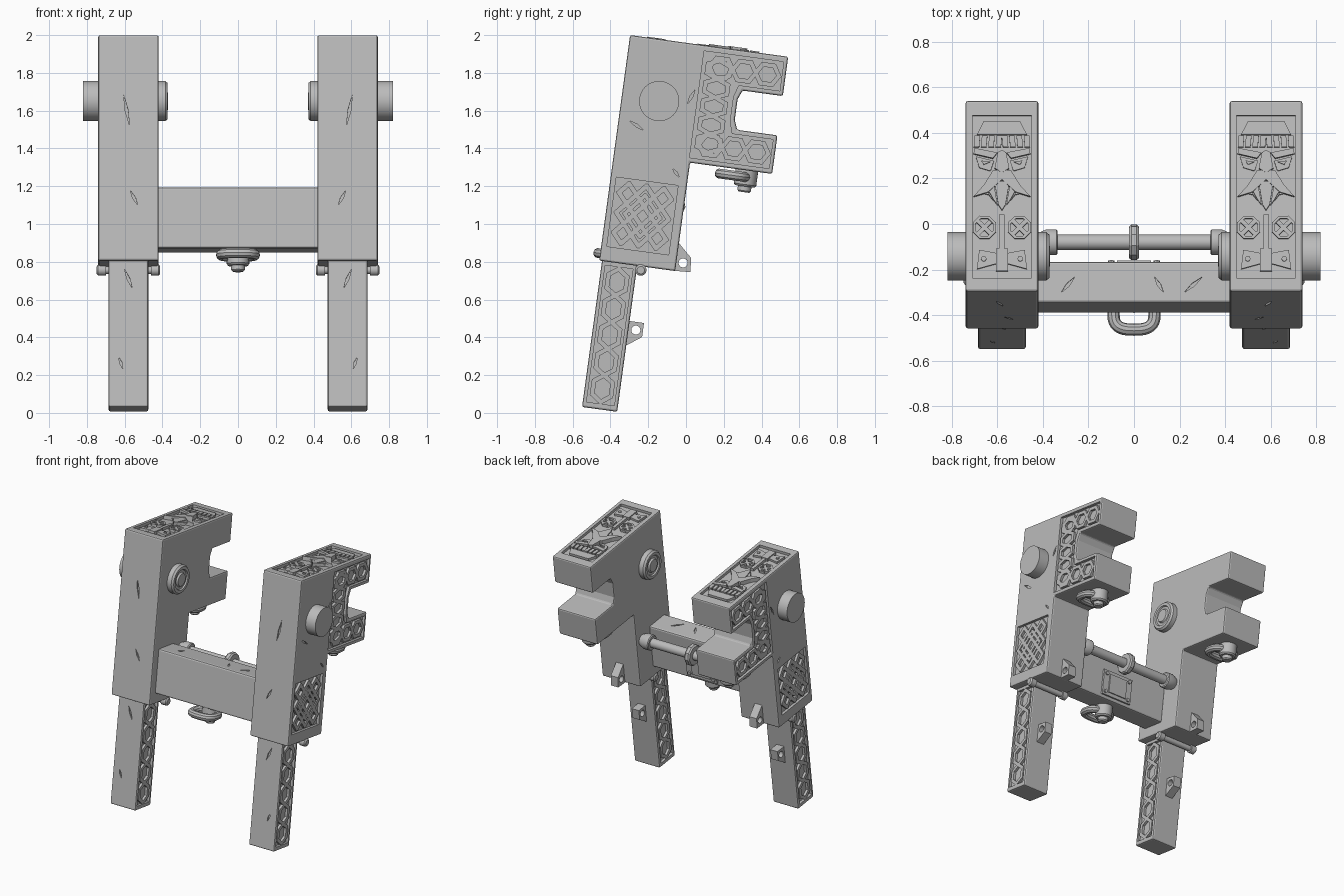
import bpy, bmesh, math
from mathutils import Matrix, Vector

cube = bpy.data.objects.get("Cube")
if cube:
    bpy.data.objects.remove(cube, do_unlink=True)

# Leaning frame: x across, u backward along the top face, v down the column
FRAME = Matrix.Translation((0, -0.296, 2.0)) @ Matrix.Rotation(math.radians(-7.8), 4, 'X')
MID = 0.58     # centre of one column
CARVE = 0.02   # depth of the carved panels

stone = bpy.data.materials.new("grey stone")
stone.use_nodes = True
stone.diffuse_color = (0.5, 0.5, 0.5, 1)
stone.node_tree.nodes["Principled BSDF"].inputs["Base Color"].default_value = (0.5, 0.5, 0.5, 1)


# Placement rules: (a, b, height) to frame coordinates
def side(u, v, h): return Vector((h, u, -v))
def inner(u, v, h): return Vector((2 * MID - h, u, -v))
def top(x, u, h): return Vector((MID + x, u, h))
def front(x, v, h): return Vector((MID + x, -h, -v))


def prism(bm, pts, place, lo, hi):
    low = [bm.verts.new(place(a, b, lo)) for a, b in pts]
    high = [bm.verts.new(place(a, b, hi)) for a, b in pts]
    bm.faces.new(low)
    bm.faces.new(high)
    for i in range(len(pts)):
        j = (i + 1) % len(pts)
        bm.faces.new((low[i], low[j], high[j], high[i]))


def rect(a0, a1, b0, b1):
    return [(a0, b0), (a1, b0), (a1, b1), (a0, b1)]


def circle(a, b, r, n=16, turn=0.0):
    return [(a + r * math.cos(turn + math.tau * i / n),
             b + r * math.sin(turn + math.tau * i / n)) for i in range(n)]


def strap(bm, path, width, place, lo, hi):
    # Carved band: one overlapping bar per path segment
    for p, q in zip(path, path[1:]):
        p, q = Vector(p), Vector(q)
        d = (q - p).normalized() * width / 2
        n = Vector((-d.y, d.x))
        p, q = p - d * 0.6, q + d * 0.6
        prism(bm, [p + n, q + n, q - n, p - n], place, lo, hi)


def braid(bm, p, q, loops, amp, width, place, lo, hi):
    # Two crossing strands that enclose a chain of hexagons
    p, q = Vector(p), Vector(q)
    n = (q - p).normalized().orthogonal() * amp
    for s in (1, -1):
        path = [p]
        for i in range(loops):
            k = s if i % 2 else -s
            path += [p.lerp(q, (i + f) / loops) + n * k for f in (0.25, 0.75)]
        strap(bm, path + [q], width, place, lo, hi)


def scratch(bm, a, b, da, db, place, h):
    d = Vector((da, db))
    n = Vector((-db, da)).normalized() * 0.008
    c = Vector((a, b))
    prism(bm, [c - d, c + n, c + d, c - n], place, h - 0.01, h + 0.01)


def lathe(bm, profile, place, n=32):
    rings = [[bm.verts.new(place(t, r * math.cos(math.tau * i / n), r * math.sin(math.tau * i / n)))
              for i in range(n)] for t, r in profile]
    for r0, r1 in zip(rings, rings[1:]):
        for i in range(n):
            j = (i + 1) % n
            bm.faces.new((r0[i], r0[j], r1[j], r1[i]))
    bm.faces.new(rings[0])
    bm.faces.new(rings[-1])


def finish(name, bm, mirror=True, bevel=0.0, cutter=None, smooth=False):
    bmesh.ops.recalc_face_normals(bm, faces=bm.faces)
    mesh = bpy.data.meshes.new(name)
    bm.to_mesh(mesh)
    bm.free()
    ob = bpy.data.objects.new(name, mesh)
    bpy.context.collection.objects.link(ob)
    ob.matrix_world = FRAME
    mesh.materials.append(stone)
    if bevel:
        m = ob.modifiers.new("soft edges", 'BEVEL')
        m.width, m.segments, m.limit_method = bevel, 2, 'ANGLE'
    if cutter:
        cut = finish(name + "_cutter", cutter, mirror=False)
        cut.hide_render = True
        m = ob.modifiers.new("carving", 'BOOLEAN')
        m.operation, m.solver, m.object = 'DIFFERENCE', 'EXACT', cut
    if mirror:
        ob.modifiers.new("other side", 'MIRROR').use_clip = False
    if ob.modifiers:
        bpy.context.view_layer.update()
        deps = bpy.context.evaluated_depsgraph_get()
        baked = bpy.data.meshes.new_from_object(ob.evaluated_get(deps))
        ob.modifiers.clear()
        ob.data = baked
        baked.name = name
    if cutter:
        bpy.data.objects.remove(cut, do_unlink=True)
    if smooth:
        bpy.ops.object.select_all(action='DESELECT')
        ob.select_set(True)
        bpy.context.view_layer.objects.active = ob
        bpy.ops.object.shade_smooth_by_angle(angle=math.radians(35))
    return ob


# Columns with a notched head, carved recesses and scratches
OUT = 0.74
bm, cut = bmesh.new(), bmesh.new()
prism(bm, [(0, 0), (.845, 0), (.845, .21), (.63, .21), (.61, .26), (.61, .37), (.63, .42),
           (.845, .42), (.845, .626), (.406, .626), (.406, 1.205), (0, 1.205)], side, .42, OUT)
head = [(.4, .03), (.825, .03), (.825, .185), (.605, .185), (.585, .25), (.585, .38),
        (.605, .445), (.825, .445), (.825, .6), (.4, .6)]
prism(cut, head, side, OUT - CARVE, OUT + .03)
prism(cut, rect(.03, .36, .755, 1.125), side, OUT - CARVE, OUT + .03)
prism(cut, rect(-.13, .13, .06, .78), top, -CARVE, .03)
for a, b, da, db in ((.1, .47, .04, .02), (.365, .28, .015, -.04), (.34, .69, .02, .02)):
    scratch(cut, a, b, da, db, side, OUT)
for a, b, da, db in ((.01, .4, .015, -.08), (-.03, .87, .02, -.04)):
    scratch(cut, a, b, da, db, front, 0)
finish("column", bm, bevel=.01, cutter=cut)

# Knotwork on the outer side of the columns
lo, hi = OUT - CARVE - .004, OUT - .002
bm = bmesh.new()
for p, q, loops, amp in (((.44, .108), (.81, .108), 3, .05), ((.49, .07), (.49, .56), 5, .06),
                         ((.44, .522), (.81, .522), 3, .05)):
    braid(bm, p, q, loops, amp, .024, side, lo, hi)
finish("head_knotwork", bm)
bm = bmesh.new()
for p in (1 / 6, 1 / 2, 5 / 6):
    loop = [(p, 0), (1, 1 - p), (1 - p, 1), (0, p), (p, 0)]
    strap(bm, [(.055 + .28 * a, .78 + .32 * b) for a, b in loop], .026, side, lo, hi)
strap(bm, [(.1, .94), (.195, .83), (.29, .94), (.195, 1.05), (.1, .94)], .022, side, lo, hi)
finish("column_knotwork", bm)

# Bearded face, round badges and hammer on the top of the columns
bm = bmesh.new()
lo = -CARVE - .004
for s in (1, -1):
    def half(pts, h):
        prism(bm, [(s * a, b) for a, b in pts], top, lo, h)
    half([(0, .755), (.08, .755), (.11, .695), (0, .695)], -.002)       # cap
    for i in range(4):                                                  # ridged band
        half([(.032 * i, .69), (.032 * i + .024, .69), (.032 * i + .028, .64), (.032 * i + .004, .64)], .006)
    half([(.02, .615), (.12, .635), (.125, .61), (.04, .59)], .006)     # brow
    half([(.035, .58), (.115, .6), (.1, .55), (.05, .535)], -.008)      # cheek
    half([(.05, .575), (.09, .58), (.08, .562)], .001)                  # eye
    half([(0, .625), (.018, .615), (.032, .545), (0, .525)], .014)      # nose
    half([(0, .54), (.04, .535), (.08, .47), (.125, .42), (.06, .44), (0, .495)], .01)  # moustache
    for i in range(3):                                                  # beard locks
        a = .038 * i
        half([(a * .9, .49 - .02 * i), (a * .9 + .032, .48 - .02 * i),
              (a * .55 + .016, .385 + .022 * i), (a * .5, .36 + .022 * i)], .004 - .003 * i)
    ring = circle(s * .077, .285, .048, 8, math.pi / 8) 
    strap(bm, ring + ring[:1], .012, top, lo, -.002)                    # badge rim
    for k in (1, -1):
        strap(bm, [(s * .077 - .028, .285 - .028 * k), (s * .077 + .028, .285 + .028 * k)],
              .018, top, lo, -.005)
    half(rect(0, .012, .1, .34), 0)                                     # hammer shaft
    half(rect(0, .026, .09, .19), .004)                                 # hammer socket
    half([(.02, .17), (.1, .185), (.11, .1), (.02, .125)], -.004)       # hammer head
    half(circle(.08, .145, .012, 8), .003)                              # rivet
finish("top_relief", bm)

# Legs with carved panels on both sides
LEG = 0.685
bm, cut = bmesh.new(), bmesh.new()
prism(bm, rect(.015, .203, 1.15, 1.985), side, 2 * MID - LEG, LEG)
for place in (side, inner):
    prism(cut, rect(.035, .183, 1.225, 1.955), place, LEG - CARVE, LEG + .03)
scratch(cut, .0, 1.3, .02, -.05, front, -.015)
scratch(cut, .04, 1.75, .01, -.03, front, -.015)
finish("leg", bm, bevel=.01, cutter=cut)
bm = bmesh.new()
for place in (side, inner):
    braid(bm, (.109, 1.235), (.109, 1.945), 5, .05, .024, place, LEG - CARVE - .004, LEG - .002)
finish("leg_knotwork", bm)

# Hinge pins behind the leg tops
bm = bmesh.new()
lathe(bm, [(.412, .02), (.42, .03), (.46, .03), (.46, .02), (.7, .02), (.7, .03), (.74, .03), (.748, .02)],
      lambda t, a, b: Vector((t, .225 + a, -1.225 + b)), 16)
finish("hinge_pin", bm, smooth=True)

# Pierced lugs on the backs of columns and legs
bm, cut = bmesh.new(), bmesh.new()
prism(bm, [(.39, 1.05), (.41, 1.06), (.48, 1.125), (.487, 1.2), (.39, 1.205)], side, .55, .61)
prism(bm, [(.19, 1.5), (.28, 1.5), (.28, 1.575), (.19, 1.64)], side, .55, .61)
prism(cut, circle(.442, 1.157, .024), side, .5, .66)
prism(cut, circle(.242, 1.543, .024), side, .5, .66)
finish("lug", bm, cutter=cut)

# Axle through each column with a stepped cap inside
bm = bmesh.new()
lathe(bm, [(.82, .106), (.41, .106), (.385, .106), (.372, .095), (.372, .075), (.382, .07),
           (.382, .052), (.37, .045)], lambda t, a, b: Vector((t, .2 + a, -.325 + b)), 48)
finish("axle", bm, smooth=True)

# Crossbeam
bm, cut = bmesh.new(), bmesh.new()
prism(bm, rect(.06, .243, .805, 1.13), side, -.43, .43)
for x, dx in ((-.87, .03), (-.32, .04), (-.47, -.02)):
    scratch(cut, x, .14, dx, .035, top, -.805)
finish("crossbeam", bm, mirror=False, bevel=.012, cutter=cut)

# Hatch plate with bolts on the back of the beam
bm = bmesh.new()
prism(bm, rect(-.125 - MID, .125 - MID, .92, 1.105), front, -.257, -.23)
prism(bm, rect(-.075 - MID, .075 - MID, .945, 1.08), front, -.266, -.23)
for x in (-.1, .1):
    for v in (.945, 1.08):
        prism(bm, circle(x - MID, v, .014, 8), front, -.266, -.23)
finish("hatch_plate", bm, mirror=False)

# Rod behind the beam with end collars and a toothed centre ring
bm = bmesh.new()
def rod_axis(t, a, b): return Vector((t, .336 + a, -.863 + b))
lathe(bm, [(-.43, .034), (.43, .034)], rod_axis, 24)
for s in (1, -1):
    lathe(bm, [(s * .335, .05), (s * .341, .057), (s * .385, .057), (s * .425, .04)], rod_axis, 24)
finish("rod", bm, mirror=False, smooth=True)
bm = bmesh.new()
lathe(bm, [(-.022, .055), (-.022, .07), (-.012, .078), (.012, .078), (.022, .07), (.022, .055)], rod_axis, 10)
finish("centre_ring", bm, mirror=False)


# Loop handles hanging from a knob
def handle(name, x, u, v, mirror):
    bm = bmesh.new()
    def power(c): return math.copysign(abs(c) ** 0.7, c)
    n, m = 32, 10
    centre = [Vector((x + .09 * power(c), u - .07 + .07 * power(s), -v - .036))
              for c, s in circle(0, 0, 1, n)]
    rings = []
    for i, c in enumerate(centre):
        d = (centre[(i + 1) % n] - centre[i - 1]).normalized()
        out = d.cross(Vector((0, 0, 1)))
        rings.append([bm.verts.new(c + out * a + Vector((0, 0, b))) for a, b in circle(0, 0, .027, m)])
    for i in range(n):
        for j in range(m):
            bm.faces.new((rings[i - 1][j - 1], rings[i - 1][j], rings[i][j], rings[i][j - 1]))
    lathe(bm, [(-.02, .06), (.075, .06), (.085, .052), (.085, .036), (.108, .036), (.116, .028)],
          lambda t, a, b: Vector((x + a, u + b, -v - t)), 24)
    finish(name, bm, mirror=mirror, smooth=True)


handle("jaw_handle", MID, .71, .626, True)
handle("beam_handle", 0, .13, 1.13, False)
